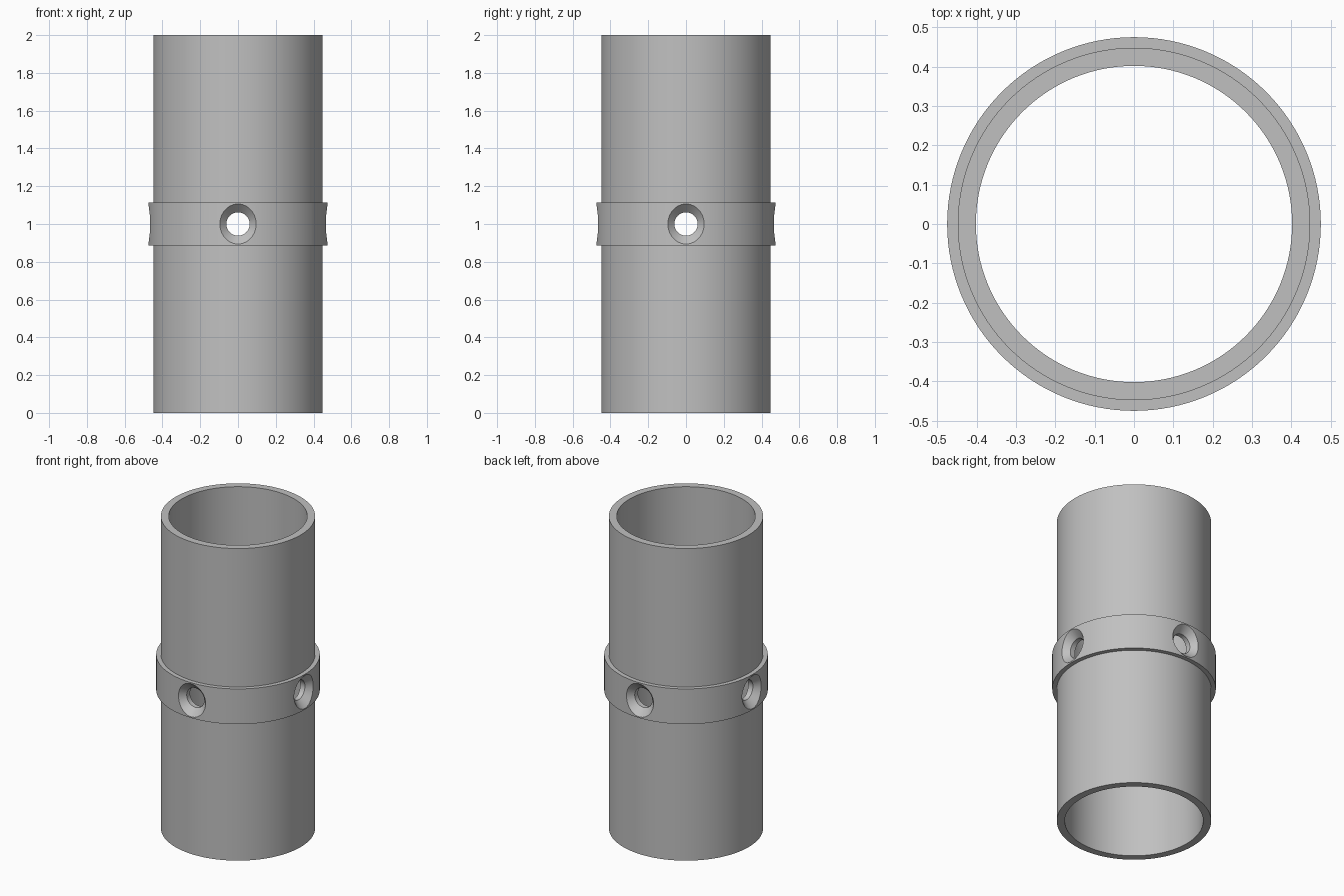
import bpy
import bmesh
from math import radians, pi
from mathutils import Matrix, Vector

if "Cube" in bpy.data.objects:
    bpy.data.objects.remove(bpy.data.objects["Cube"])

OUTER, INNER, COLLAR = 0.448, 0.402, 0.475
HEIGHT, COLLAR_HALF = 2.0, 0.113
HOLE, SINK = 0.062, 0.106

grey = bpy.data.materials.new("plain grey")
grey.use_nodes = True
colour = (0.53, 0.53, 0.53, 1)
grey.diffuse_color = colour
grey.node_tree.nodes["Principled BSDF"].inputs["Base Color"].default_value = colour


def lathe(name, profile, steps):
    """Revolve a closed (radius, z) profile around z."""
    bm = bmesh.new()
    verts = [bm.verts.new((r, 0, z)) for r, z in profile]
    edges = [bm.edges.new((v, verts[(i + 1) % len(verts)])) for i, v in enumerate(verts)]
    bmesh.ops.spin(bm, geom=verts + edges, axis=(0, 0, 1), cent=(0, 0, 0),
                   angle=2 * pi, steps=steps, use_merge=True)
    bmesh.ops.remove_doubles(bm, verts=bm.verts, dist=1e-5)
    bmesh.ops.dissolve_degenerate(bm, edges=bm.edges, dist=1e-5)
    bmesh.ops.recalc_face_normals(bm, faces=bm.faces)
    mesh = bpy.data.meshes.new(name)
    bm.to_mesh(mesh)
    bm.free()
    mesh.materials.append(grey)
    obj = bpy.data.objects.new(name, mesh)
    bpy.context.collection.objects.link(obj)
    return obj


# Hollow tube with a raised collar at mid height
mid = HEIGHT / 2
low, high = mid - COLLAR_HALF, mid + COLLAR_HALF
tube = lathe("collared_tube", [
    (INNER, 0), (OUTER, 0), (OUTER, low), (COLLAR, low),
    (COLLAR, high), (OUTER, high), (OUTER, HEIGHT), (INNER, HEIGHT)], 128)

# Four countersunk holes through the collar, on the x and y axes
bpy.context.view_layer.objects.active = tube
tube.select_set(True)
start, end = 0.3, 0.55
seat = COLLAR - (SINK - HOLE)
for i in range(4):
    cutter = lathe("hole_cutter", [
        (0, start), (HOLE, start), (HOLE, seat),
        (SINK + end - COLLAR, end), (0, end)], 48)
    cutter.hide_render = True
    cutter.matrix_world = (Matrix.Translation(Vector((0, 0, mid)))
                           @ Matrix.Rotation(i * pi / 2, 4, 'Z')
                           @ Matrix.Rotation(pi / 2, 4, 'Y'))
    cut = tube.modifiers.new("hole", 'BOOLEAN')
    cut.operation = 'DIFFERENCE'
    cut.solver = 'EXACT'
    cut.object = cutter
    bpy.ops.object.modifier_apply(modifier=cut.name)
    bpy.data.objects.remove(cutter)

bpy.ops.object.select_all(action='DESELECT')
tube.select_set(True)
bpy.ops.object.shade_smooth_by_angle(angle=radians(25))
